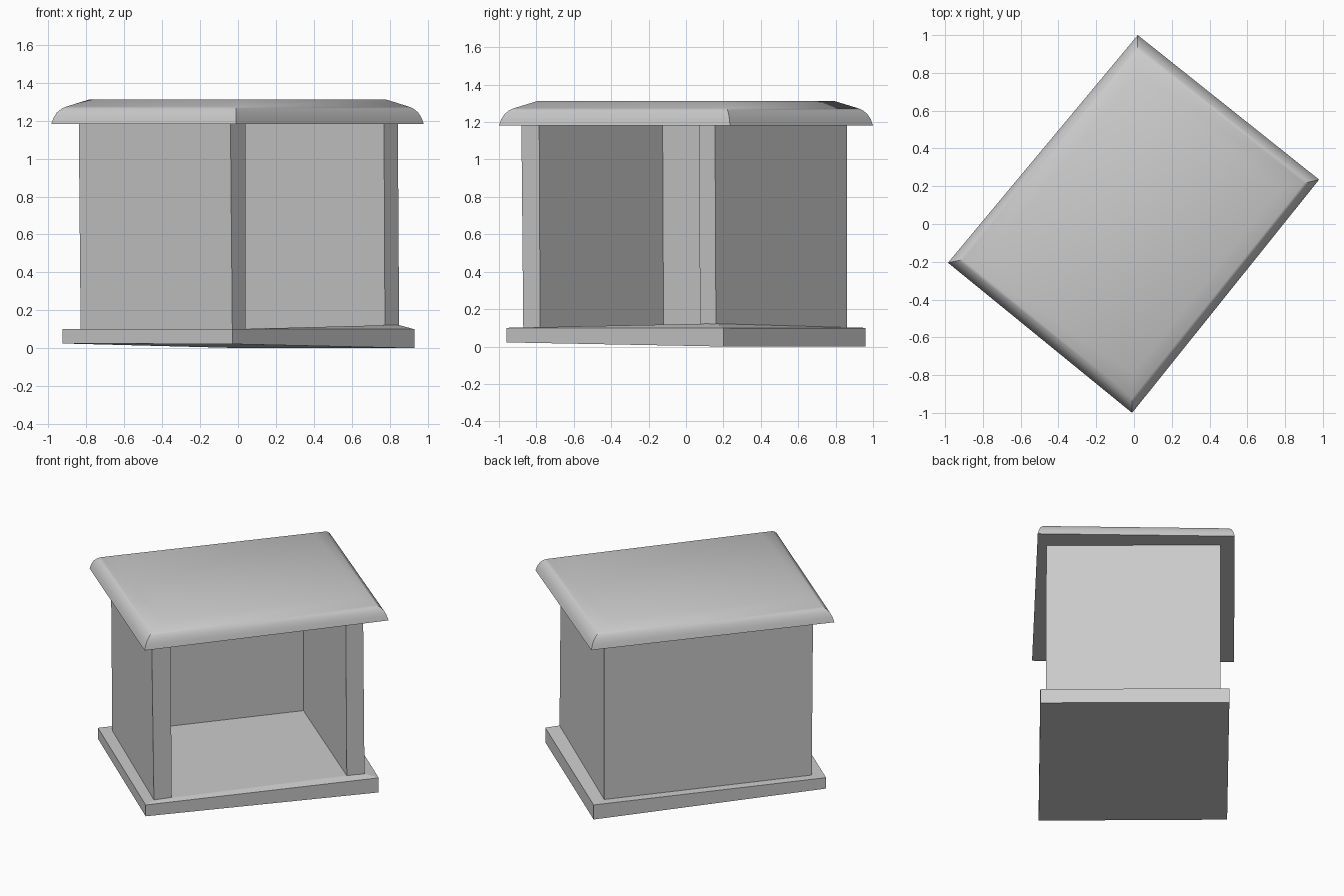
import bpy

if "Cube" in bpy.data.objects:
    bpy.data.objects.remove(bpy.data.objects["Cube"])


def rings_object(name, rings, smooth=None):
    """Stack equal-sized rings of points into a closed solid."""
    n = len(rings[0])
    verts = [p for r in rings for p in r]
    faces = [list(range(n))[::-1]]
    for k in range(len(rings) - 1):
        for i in range(n):
            j = (i + 1) % n
            faces.append([k * n + i, k * n + j, (k + 1) * n + j, (k + 1) * n + i])
    faces.append([(len(rings) - 1) * n + i for i in range(n)])
    mesh = bpy.data.meshes.new(name)
    mesh.from_pydata(verts, [], faces)
    mesh.validate()
    obj = bpy.data.objects.new(name, mesh)
    bpy.context.collection.objects.link(obj)
    if smooth:
        bpy.context.view_layer.objects.active = obj
        obj.select_set(True)
        bpy.ops.object.shade_smooth_by_angle(angle=smooth)
        obj.select_set(False)
    return obj


def lift(points, heights):
    return [(x, y, z) for (x, y), z in zip(points, heights)]


# Corner order everywhere: front, right, back, left (counter-clockwise)

# Slightly uneven base slab, its top raised a little at the right wall end
slab = [(-0.03, -0.96), (0.93, 0.20), (0.03, 0.96), (-0.925, -0.20)]
footprint = [(-0.03, -0.87), (0.845, 0.16), (0.02, 0.86), (-0.83, -0.18)]
rings_object("base", [
    lift(slab, (0.022, 0.0, 0.0, 0.025)),
    lift(slab, (0.10, 0.10, 0.10, 0.10)),
    lift(footprint, (0.10, 0.123, 0.102, 0.10)),
])

# U-shaped walls, open on the front right, leaning very slightly
low = [(-0.03, -0.87), (0.04, -0.78), (-0.735, -0.12), (-0.02, 0.74),
       (0.775, 0.075), (0.85, 0.16), (0.02, 0.86), (-0.83, -0.18)]
high = [(-0.04, -0.88), (0.04, -0.785), (-0.74, -0.125), (-0.02, 0.74),
        (0.77, 0.07), (0.843, 0.155), (0.02, 0.86), (-0.84, -0.18)]
rings_object("walls", [lift(low, [0.095] * 8), lift(high, [1.19] * 8)])

# Rounded roof slab with a flat top
eaves = [(-0.01, -1.0), (0.98, 0.235), (0.02, 1.0), (-0.985, -0.205)]
profile = [(1.0, 1.182), (0.988, 1.215), (0.97, 1.243), (0.945, 1.263),
           (0.92, 1.274), (0.795, 1.312)]
rings_object("roof", [[(x * s, y * s, z) for x, y in eaves] for s, z in profile],
             smooth=0.7)
